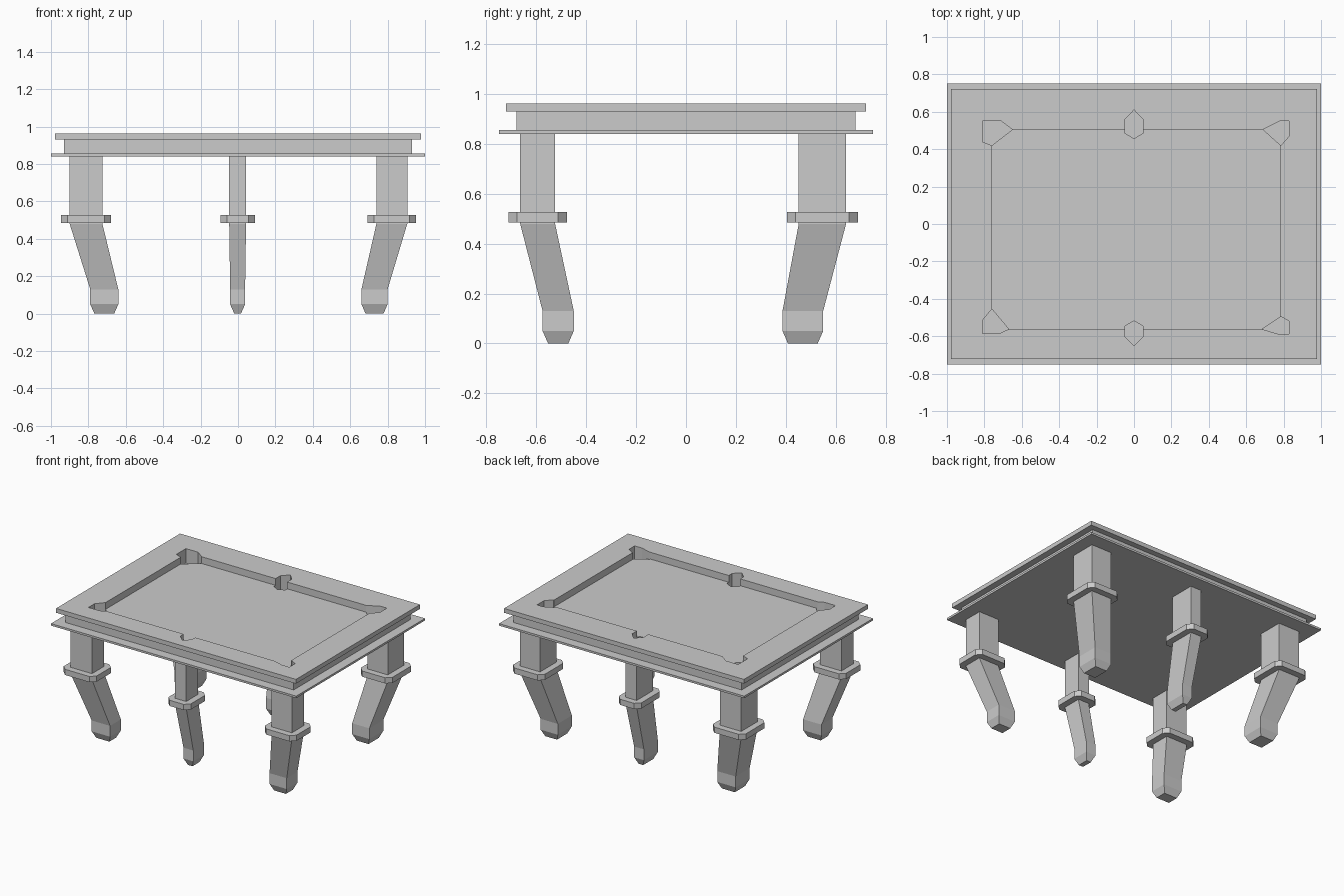
import bpy
import bmesh

if "Cube" in bpy.data.objects:
    bpy.data.objects.remove(bpy.data.objects["Cube"])


def loft(name, rings):
    """Closed solid through a list of equal-length rings of 3D points."""
    bm = bmesh.new()
    rows = [[bm.verts.new(p) for p in ring] for ring in rings]
    n = len(rows[0])
    for a, b in zip(rows, rows[1:]):
        for i in range(n):
            bm.faces.new((a[i], a[(i + 1) % n], b[(i + 1) % n], b[i]))
    bm.faces.new(rows[0])
    bm.faces.new(rows[-1])
    bmesh.ops.recalc_face_normals(bm, faces=bm.faces)
    mesh = bpy.data.meshes.new(name)
    bm.to_mesh(mesh)
    bm.free()
    ob = bpy.data.objects.new(name, mesh)
    bpy.context.collection.objects.link(ob)
    return ob


def prism(name, outline, z0, z1):
    return loft(name, [[(x, y, z) for x, y in outline] for z in (z0, z1)])


def rect(x0, x1, y0, y1):
    return [(x0, y0), (x1, y0), (x1, y1), (x0, y1)]


def chamfered(x0, x1, y0, y1, c):
    return [(x0 + c, y0), (x1 - c, y0), (x1, y0 + c), (x1, y1 - c),
            (x1 - c, y1), (x0 + c, y1), (x0, y1 - c), (x0, y0 + c)]


def at(outline, z):
    return [(x, y, z) for x, y in outline]


# table top: base plate, apron and overhanging rail
prism("base_plate", rect(-1, 1, -0.75, 0.75), 0.84, 0.855)
apron = prism("apron_and_bed", rect(-0.93, 0.93, -0.68, 0.68), 0.855, 0.93)
rail = prism("rail", rect(-0.978, 0.978, -0.722, 0.722), 0.93, 0.962)

# sunken playing bed and six pockets
cutters = [prism("bed_cutter", rect(-0.76, 0.78, -0.565, 0.505), 0.912, 1.1)]
pockets = [
    [(-0.81, 0.55), (-0.71, 0.55), (-0.65, 0.505), (-0.76, 0.42), (-0.81, 0.44)],
    [(0.69, 0.505), (0.78, 0.55), (0.83, 0.55), (0.83, 0.47), (0.785, 0.42)],
    [(-0.81, -0.585), (-0.72, -0.585), (-0.67, -0.562), (-0.76, -0.455), (-0.81, -0.515)],
    [(0.685, -0.562), (0.77, -0.588), (0.83, -0.588), (0.83, -0.52), (0.785, -0.495)],
    [(0, 0.61), (0.047, 0.56), (0.047, 0.485), (0, 0.457), (-0.047, 0.485), (-0.047, 0.56)],
    [(0, -0.65), (0.047, -0.605), (0.047, -0.545), (0, -0.518), (-0.047, -0.545), (-0.047, -0.605)],
]
for outline in pockets:
    cutters.append(prism("pocket_cutter", outline, 0.8, 1.2))

for ob in (apron, rail):
    bpy.context.view_layer.objects.active = ob
    for cutter in cutters:
        mod = ob.modifiers.new("cut", "BOOLEAN")
        mod.operation = "DIFFERENCE"
        mod.solver = "EXACT"
        mod.object = cutter
        bpy.ops.object.modifier_apply(modifier=mod.name)
for cutter in cutters:
    bpy.data.objects.remove(cutter, do_unlink=True)


# legs: straight post, collar, lower part leaning inward to a tapered foot
def leg(name, x, y, fx, fy):
    post, foot = rect(*x, *y), rect(*fx, *fy)
    t = 0.022
    sole = rect(fx[0] + t, fx[1] - t, fy[0] + t, fy[1] - t)
    loft(name + "_leg", [at(post, 0.84), at(post, 0.48), at(foot, 0.13),
                         at(foot, 0.05), at(sole, 0.0)])
    g = 0.047
    prism(name + "_collar",
          chamfered(x[0] - g, x[1] + g, y[0] - g, y[1] + g, 0.035), 0.485, 0.527)


columns = {"left": ((-0.90, -0.725), (-0.79, -0.64)),
           "middle": ((-0.047, 0.043), (-0.042, 0.038)),
           "right": ((0.74, 0.905), (0.66, 0.80))}
rows = {"front": ((-0.665, -0.525), (-0.575, -0.45)),
        "back": ((0.452, 0.642), (0.387, 0.55))}
for row, (y, fy) in rows.items():
    for col, (x, fx) in columns.items():
        leg(row + "_" + col, x, y, fx, fy)
